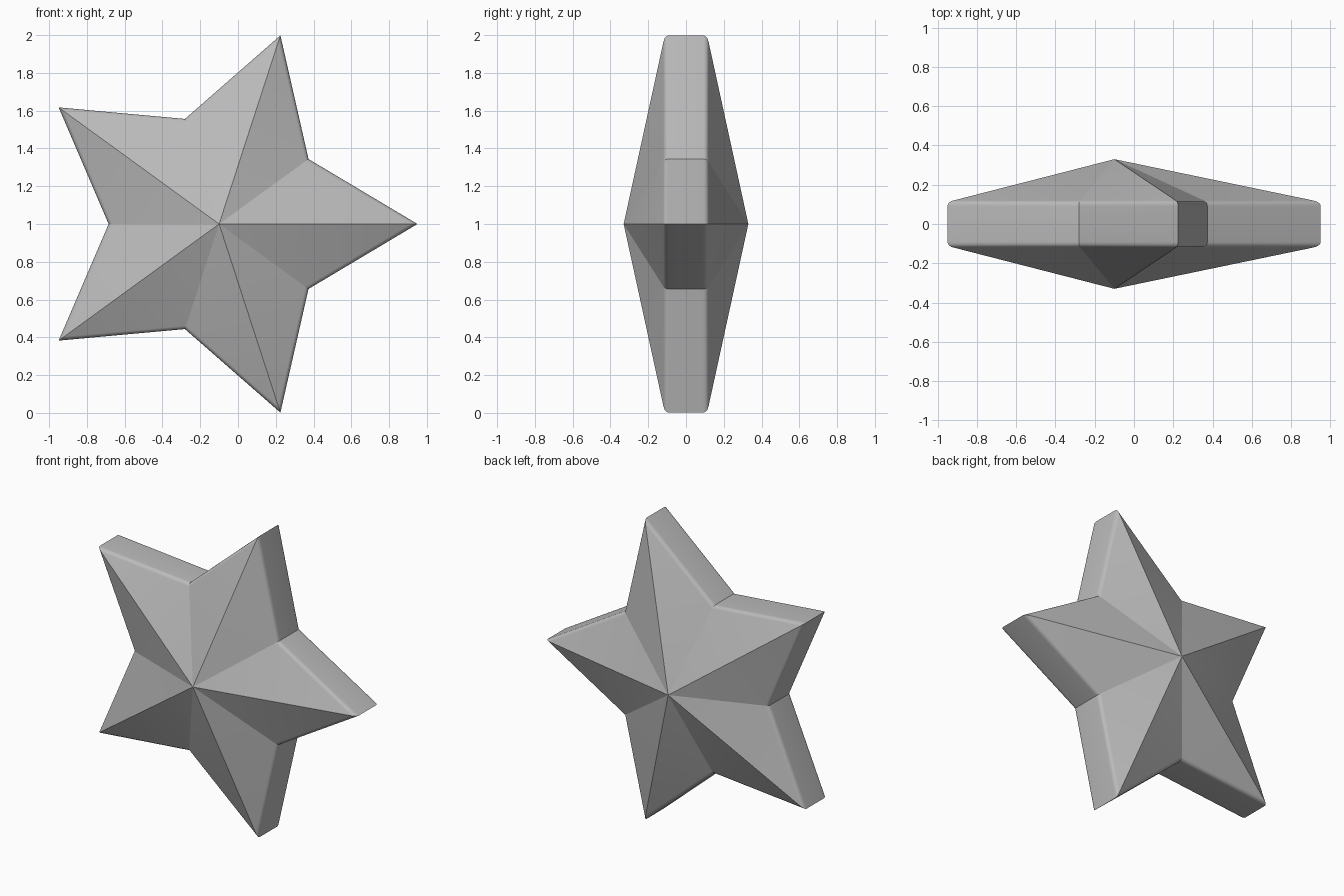
import bpy, bmesh
from math import sin, cos, pi, radians

cube = bpy.data.objects.get("Cube")
if cube:
    bpy.data.objects.remove(cube, do_unlink=True)

CENTER_X, CENTER_Z = -0.1, 1.0
TIP, NOTCH = 1.05, 0.585        # outer and inner radius
APEX, RIM = 0.33, 0.112         # half depth at the middle and at the rim
STEPS = 5                       # segments of the rounded rim

# Flat grey material
grey = bpy.data.materials.new("stone_grey")
grey.use_nodes = True
color = (0.5, 0.5, 0.5, 1)
grey.diffuse_color = color
bsdf = grey.node_tree.nodes["Principled BSDF"]
bsdf.inputs["Base Color"].default_value = color
bsdf.inputs["Roughness"].default_value = 0.7

# Rounded rim profile: (depth, outline scale) from the wall to the sloped face
inset = 0.035
wall, slope = RIM - 0.022, RIM + inset * (APEX - RIM)
profile = []
for i in range(STEPS + 1):
    t = i / STEPS
    depth = (1 - t) ** 2 * wall + 2 * t * (1 - t) * RIM + t * t * slope
    profile.append((depth, 1 - inset * t * t))
rings = [(-d, s) for d, s in reversed(profile)] + profile

bm = bmesh.new()


def star_ring(depth, scale):
    """Ten-point star outline at the given depth."""
    verts = []
    for i in range(10):
        r = scale * (NOTCH if i % 2 else TIP)
        a = i * pi / 5
        verts.append(bm.verts.new((CENTER_X + r * cos(a), depth, CENTER_Z + r * sin(a))))
    return verts


# Rim walls
loops = [star_ring(d, s) for d, s in rings]
for a, b in zip(loops, loops[1:]):
    for i in range(10):
        j = (i + 1) % 10
        bm.faces.new((a[i], a[j], b[j], b[i]))

# Faceted front and back rising to a point
for loop, y in ((loops[0], -APEX), (loops[-1], APEX)):
    apex = bm.verts.new((CENTER_X, y, CENTER_Z))
    for i in range(10):
        bm.faces.new((loop[i], loop[(i + 1) % 10], apex))

bmesh.ops.recalc_face_normals(bm, faces=bm.faces)
mesh = bpy.data.meshes.new("star")
bm.to_mesh(mesh)
bm.free()
mesh.materials.append(grey)
star = bpy.data.objects.new("star", mesh)
bpy.context.collection.objects.link(star)

# Smooth the rounded rim, keep the ridges and creases sharp
bpy.ops.object.select_all(action="DESELECT")
star.select_set(True)
bpy.context.view_layer.objects.active = star
bpy.ops.object.shade_smooth_by_angle(angle=radians(16.5))
